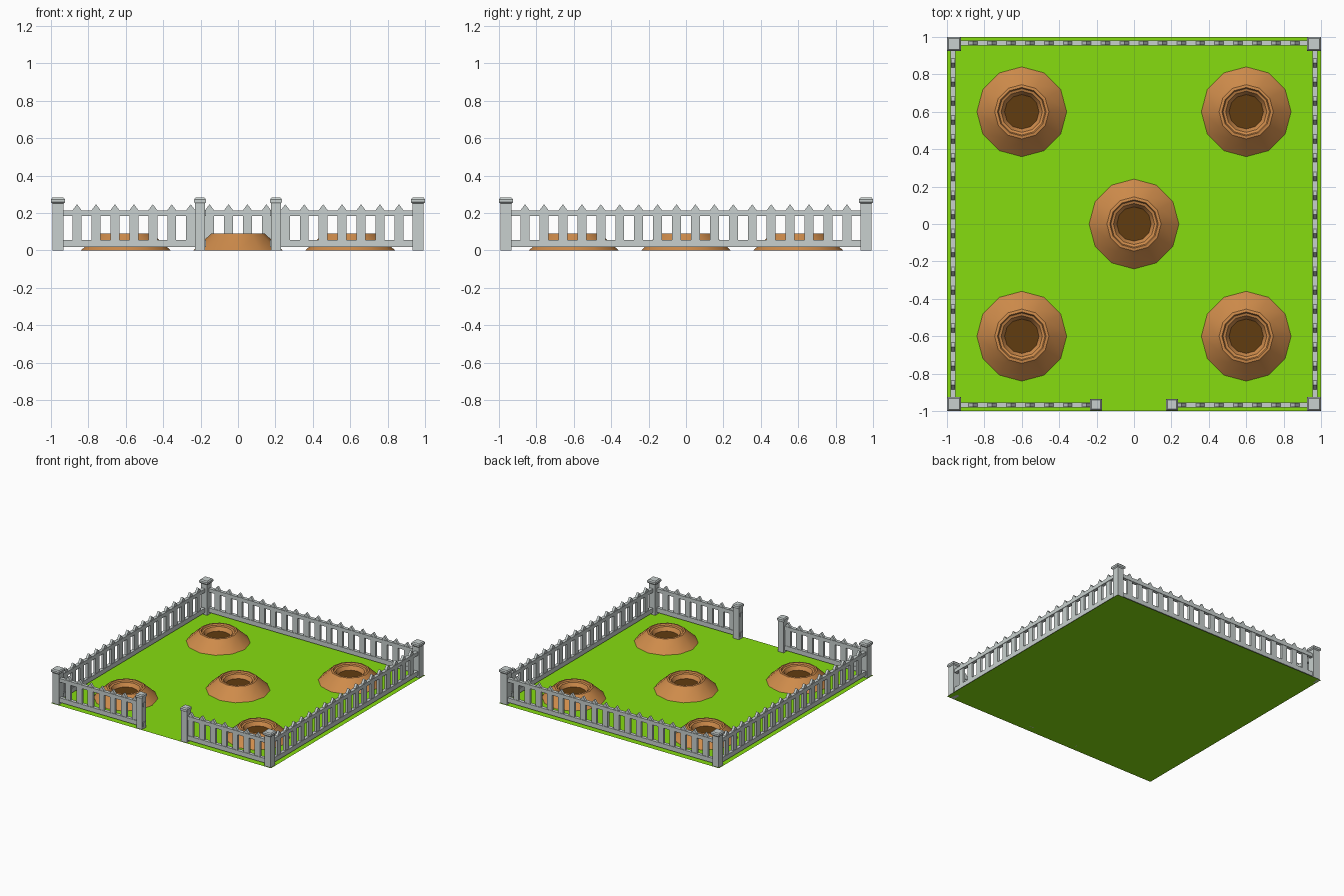
import bpy, bmesh, math
from mathutils import Matrix

if "Cube" in bpy.data.objects:
    bpy.data.objects.remove(bpy.data.objects["Cube"])


def material(name, color):
    m = bpy.data.materials.new(name)
    m.diffuse_color = (*color, 1)
    m.use_nodes = True
    m.node_tree.nodes["Principled BSDF"].inputs["Base Color"].default_value = m.diffuse_color
    return m


grass = material("grass_green", (0.24, 0.72, 0.005))
soil = material("soil_brown", (0.62, 0.26, 0.07))
dark = material("hole_brown", (0.12, 0.045, 0.005))
paint = material("fence_grey", (0.58, 0.63, 0.62))


def finish(bm, name, mats):
    bmesh.ops.recalc_face_normals(bm, faces=bm.faces)
    me = bpy.data.meshes.new(name)
    bm.to_mesh(me)
    bm.free()
    ob = bpy.data.objects.new(name, me)
    bpy.context.collection.objects.link(ob)
    for m in mats:
        me.materials.append(m)
    return ob


def extrude_profile(bm, pts, y0, y1):
    """Prism from an (x, z) outline, running along y."""
    face = bm.faces.new([bm.verts.new((x, y0, z)) for x, z in pts])
    new = bmesh.ops.extrude_face_region(bm, geom=[face])["geom"]
    bmesh.ops.translate(bm, vec=(0, y1 - y0, 0),
                        verts=[v for v in new if isinstance(v, bmesh.types.BMVert)])


def box(bm, x0, x1, y0, y1, z0, z1):
    extrude_profile(bm, [(x0, z0), (x1, z0), (x1, z1), (x0, z1)], y0, y1)


# Lawn
bm = bmesh.new()
bmesh.ops.create_grid(bm, x_segments=1, y_segments=1, size=1)
finish(bm, "lawn", [grass])

# Soil mounds with a hollow rim and a dark hole
RIM = [(0.24, 0), (0.165, 0.07), (0.145, 0.09), (0.13, 0.092),
       (0.124, 0.08), (0.11, 0.075), (0.092, 0.045)]
SIDES = 12


def mound(name, cx, cy):
    bm = bmesh.new()
    rings = []
    for r, z in RIM:
        rings.append([bm.verts.new((r * math.cos(math.tau * i / SIDES),
                                    r * math.sin(math.tau * i / SIDES), z))
                      for i in range(SIDES)])
    for a, b in zip(rings, rings[1:]):
        for i in range(SIDES):
            j = (i + 1) % SIDES
            bm.faces.new((a[i], a[j], b[j], b[i])).smooth = True
    bm.faces.new(rings[-1]).material_index = 1
    ob = finish(bm, name, [soil, dark])
    ob.location = (cx, cy, 0)
    bpy.ops.object.select_all(action='DESELECT')
    ob.select_set(True)
    bpy.context.view_layer.objects.active = ob
    bpy.ops.object.shade_smooth_by_angle(angle=math.radians(32))


mound("mound_centre", 0, 0)
for sx in (-1, 1):
    for sy in (-1, 1):
        mound("mound_corner", 0.6 * sx, 0.6 * sy)

# Picket fence panels, built along x at the front and turned into place
LINE, STEP = -0.968, 0.1012


def panel(name, x0, x1, pickets, angle=0):
    bm = bmesh.new()
    for z0, z1 in ((0.018, 0.055), (0.184, 0.214)):
        box(bm, x0, x1, LINE - 0.014, LINE + 0.014, z0, z1)
    for i in pickets:
        x, w = (i - 8.5) * STEP, 0.024
        extrude_profile(bm, [(x - w, 0.018), (x + w, 0.018), (x + w, 0.215),
                             (x, 0.247), (x - w, 0.215)], LINE - 0.01, LINE + 0.01)
    bmesh.ops.transform(bm, matrix=Matrix.Rotation(angle, 4, 'Z'), verts=bm.verts)
    finish(bm, name, [paint])


panel("fence_front_left", -0.95, -0.172, range(0, 7))
panel("fence_front_right", 0.172, 0.95, range(11, 18))
for k, side in enumerate(("right", "back", "left"), 1):
    panel("fence_" + side, -0.95, 0.95, range(18), k * math.pi / 2)


# Posts with bevelled caps
def post(name, x, y, half, cap):
    bm = bmesh.new()
    box(bm, x - half, x + half, y - half, y + half, 0, 0.255)
    levels = [(half, 0.25), (cap, 0.258), (cap, 0.273), (cap - 0.007, 0.282)]
    rings = [[bm.verts.new((x + sx * h, y + sy * h, z))
              for sx, sy in ((-1, -1), (1, -1), (1, 1), (-1, 1))] for h, z in levels]
    for a, b in zip(rings, rings[1:]):
        for i in range(4):
            j = (i + 1) % 4
            bm.faces.new((a[i], a[j], b[j], b[i]))
    bm.faces.new(rings[0])
    bm.faces.new(rings[-1])
    finish(bm, name, [paint])


for sx in (-1, 1):
    post("gate_post", 0.203 * sx, -0.966, 0.026, 0.031)
    for sy in (-1, 1):
        post("corner_post", 0.9625 * sx, 0.9625 * sy, 0.029, 0.0375)
